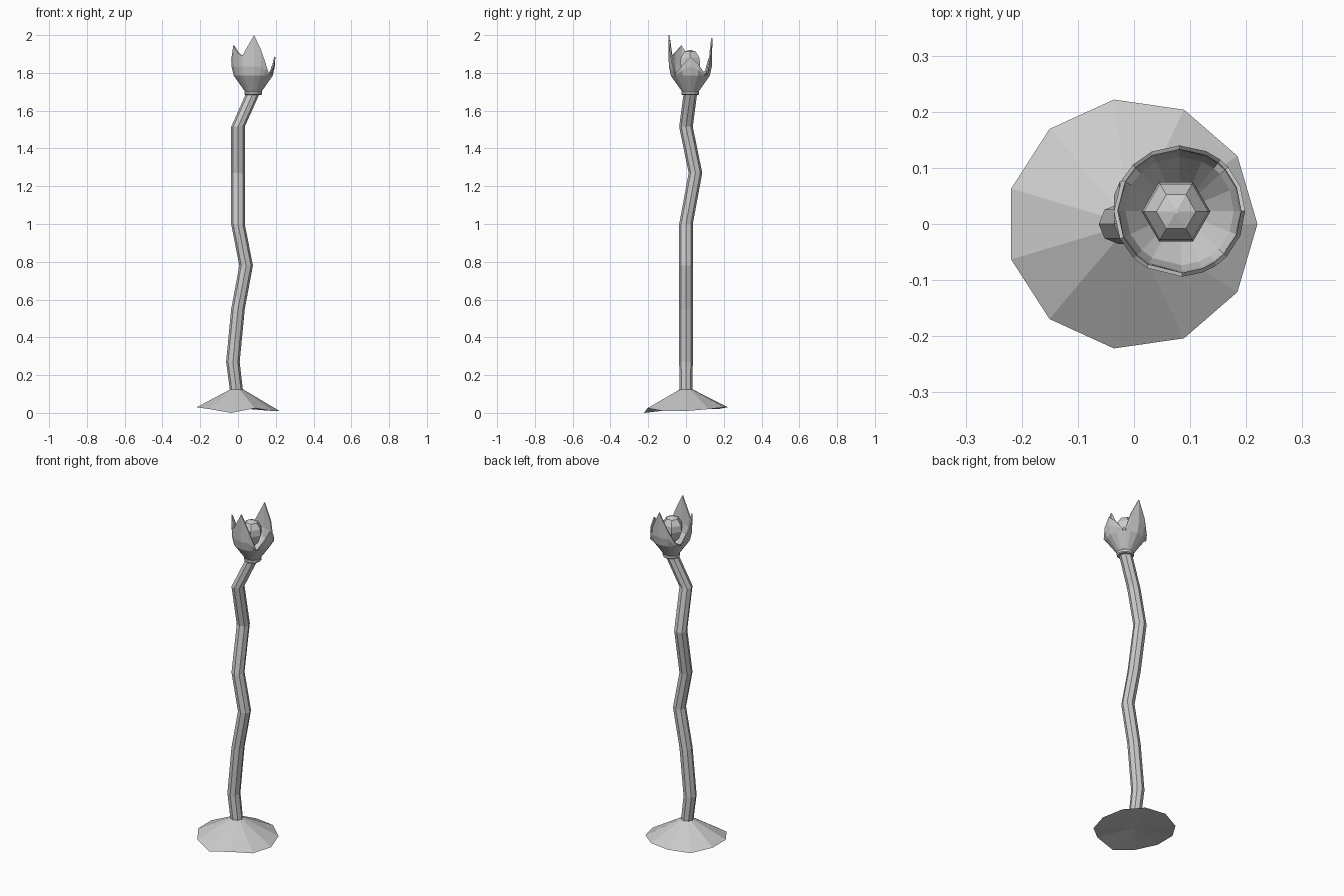
import bpy, bmesh
from math import sin, cos, radians, tau

if "Cube" in bpy.data.objects:
    bpy.data.objects.remove(bpy.data.objects["Cube"])


def ring(bm, n, r, c):
    return [bm.verts.new((c[0] + r * cos(tau * i / n), c[1] + r * sin(tau * i / n), c[2]))
            for i in range(n)]


def bridge(bm, a, b):
    n = len(a)
    for i in range(n):
        j = (i + 1) % n
        bm.faces.new((a[i], a[j], b[j], b[i]))


def finish(bm, name):
    bmesh.ops.recalc_face_normals(bm, faces=bm.faces)
    me = bpy.data.meshes.new(name)
    bm.to_mesh(me)
    bm.free()
    ob = bpy.data.objects.new(name, me)
    bpy.context.collection.objects.link(ob)
    return ob


def lofted(name, n, sections):
    """Closed tube through (radius, centre) sections."""
    bm = bmesh.new()
    rings = [ring(bm, n, r, c) for r, c in sections]
    for a, b in zip(rings, rings[1:]):
        bridge(bm, a, b)
    bm.faces.new(rings[0])
    bm.faces.new(rings[-1])
    return finish(bm, name)


# Base: eleven-sided leafy skirt with an uneven rim
rim_z = [0.01, 0.02, 0.03, 0.03, 0.02, 0.03, 0.03, 0.02, 0.0, 0.025, 0.01]
bm = bmesh.new()
rim = ring(bm, 11, 0.224, (-0.004, 0, 0))
for v, z in zip(rim, rim_z):
    v.co.z = z
neck = ring(bm, 11, 0.034, (-0.007, 0, 0.125))
bridge(bm, rim, neck)
bm.faces.new(neck)
under = bm.verts.new((0, 0, 0.025))
for i in range(11):
    bm.faces.new((rim[i], under, rim[(i + 1) % 11]))
finish(bm, "base")

# Stem: crooked eight-sided tube
path = [(-0.006, 0, 0.10), (-0.027, 0, 0.27), (0, 0, 0.55), (0.043, 0, 0.78), (0, 0, 1.0),
        (0, 0.05, 1.27), (0, 0, 1.515), (0.078, 0.023, 1.69)]
lofted("stem", 8, [(0.034 if i == 0 else 0.036, p) for i, p in enumerate(path)])

# Collar under the flower
cx, cy = 0.081, 0.023
lofted("collar", 12, [(0.042, (cx, cy, 1.682)), (0.047, (cx, cy, 1.687)),
                      (0.047, (cx, cy, 1.70)), (0.042, (cx, cy, 1.706))])

# Flower cup: four pointed petals given as (angle, edge height)
edge = [(0, 1.885), (22, 1.845), (42, 1.792), (52, 1.80), (66, 1.89), (90, 1.985),
        (115, 1.885), (135, 1.81), (152, 1.795), (180, 1.87), (205, 1.945), (226, 1.905),
        (240, 1.89), (272, 2.0), (291, 1.92), (304, 1.85), (316, 1.792), (338, 1.84)]
bm = bmesh.new()
rows = [[], [], [], []]
for deg, top in edge:
    a = radians(deg)
    mid = min(1.835, (top + 1.785) / 2)
    for row, r, z in zip(rows, (0.043, 0.103, 0.114, 0.117), (1.70, 1.785, mid, top)):
        row.append(bm.verts.new((cx + r * cos(a), cy + r * sin(a), z)))
for a, b in zip(rows, rows[1:]):
    bridge(bm, a, b)
cup = finish(bm, "petals")
sol = cup.modifiers.new("thickness", 'SOLIDIFY')
sol.thickness = 0.007
sol.offset = -1

# Bud: faceted six-sided ball on a short stalk inside the cup
profile = [(0.015, 1.70), (0.02, 1.775), (0.045, 1.80), (0.061, 1.845),
           (0.057, 1.88), (0.035, 1.912), (0.004, 1.922)]
lofted("bud", 6, [(r, (0.075, 0.022, z)) for r, z in profile])
